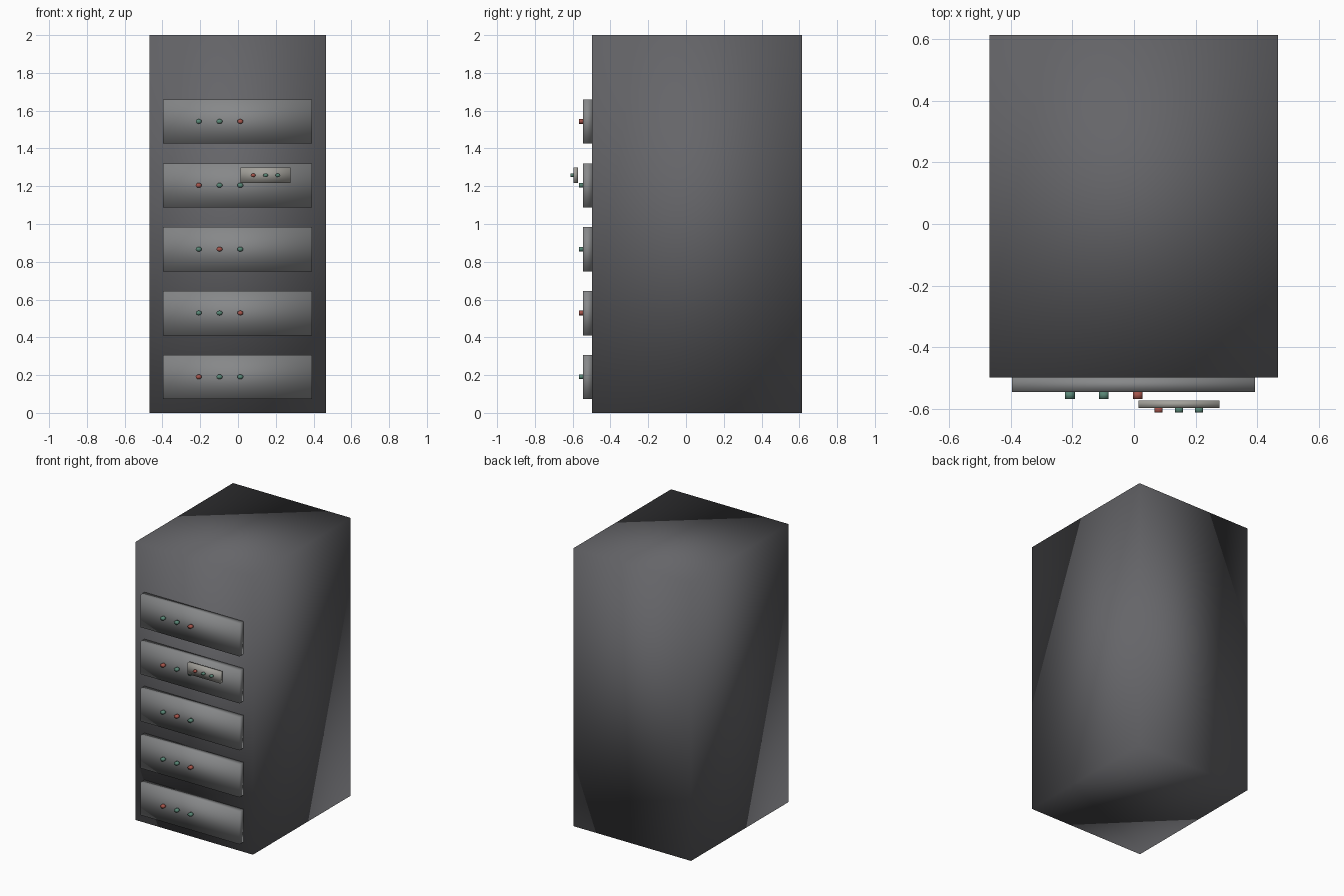
import bpy
from math import radians

if "Cube" in bpy.data.objects:
    bpy.data.objects.remove(bpy.data.objects["Cube"])


def material(name, rgb):
    mat = bpy.data.materials.new(name)
    mat.diffuse_color = (*rgb, 1.0)
    mat.use_nodes = True
    mat.node_tree.nodes["Principled BSDF"].inputs["Base Color"].default_value = mat.diffuse_color
    return mat


DARK = material("dark_grey", (0.13, 0.13, 0.14))
STEEL = material("steel_grey", (0.24, 0.245, 0.25))
PALE = material("pale_grey", (0.36, 0.35, 0.32))
RED = material("red", (0.38, 0.09, 0.07))
GREEN = material("green", (0.10, 0.24, 0.18))


def finish(name, mat):
    obj = bpy.context.object
    obj.name = name
    obj.data.materials.append(mat)
    bpy.ops.object.transform_apply(location=False, rotation=True, scale=True)
    bpy.ops.object.shade_smooth()
    return obj


def box(name, x, y, z, mat):
    """Soft-shaded box from (min, max) ranges."""
    spans = (x, y, z)
    bpy.ops.mesh.primitive_cube_add(size=1, location=[(a + b) / 2 for a, b in spans])
    bpy.context.object.scale = [b - a for a, b in spans]
    return finish(name, mat)


def lamp(name, x, y_front, y_back, z, width, height, mat):
    """Oval button pointing forwards."""
    bpy.ops.mesh.primitive_cylinder_add(
        vertices=12, radius=0.5, depth=1,
        location=(x, (y_front + y_back) / 2, z), rotation=(radians(90), 0, 0))
    bpy.context.object.scale = (width, height, y_back - y_front)
    return finish(name, mat)


def lamp_row(name, xs, red_index, **kw):
    for i, x in enumerate(xs):
        lamp(f"{name}_{i + 1}", x, mat=RED if i == red_index else GREEN, **kw)


# Cabinet body
box("cabinet", (-0.469, 0.467), (-0.497, 0.613), (0, 2), DARK)

# Five drawer-like units, each with three lamps (bottom to top)
for row, red_index in enumerate((0, 2, 1, 0, 2)):
    z = 0.190 + 0.338 * row
    box(f"unit_panel_{row + 1}", (-0.396, 0.393), (-0.545, -0.497),
        (z - 0.117, z + 0.117), STEEL)
    lamp_row(f"unit_lamp_{row + 1}", (-0.208, -0.098, 0.012), red_index,
             y_front=-0.567, y_back=-0.543, z=z + 0.001, width=0.032, height=0.025)

# Small control plate in front of the fourth unit
box("control_plate", (0.014, 0.277), (-0.596, -0.573), (1.218, 1.299), PALE)
lamp_row("control_lamp", (0.080, 0.146, 0.211), 0,
         y_front=-0.611, y_back=-0.595, z=1.258, width=0.026, height=0.019)
